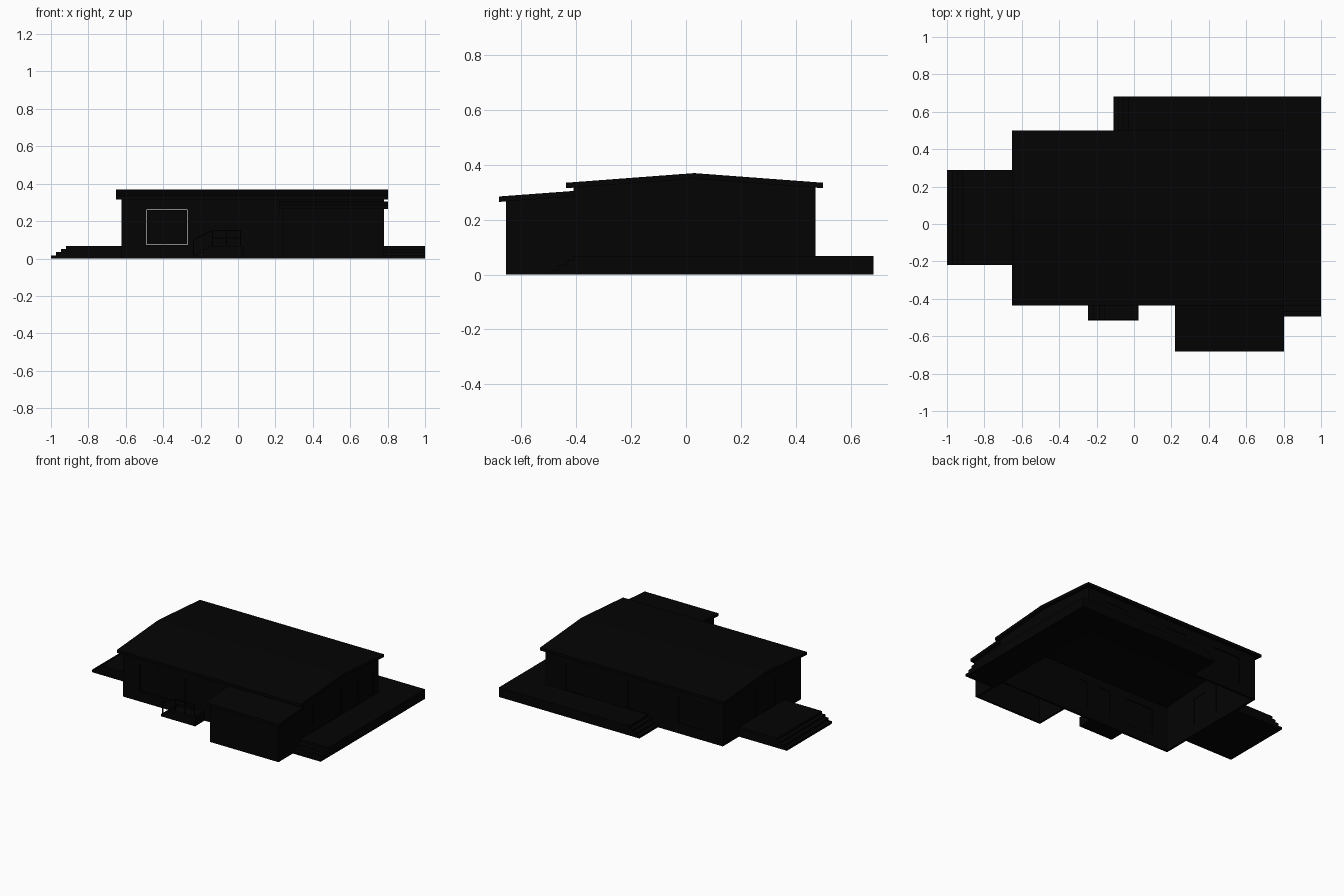
import bpy, bmesh
from mathutils import Vector

cube = bpy.data.objects.get("Cube")
if cube:
    bpy.data.objects.remove(cube, do_unlink=True)

black = bpy.data.materials.new("charcoal black")
black.use_nodes = True
colour = (0.001, 0.001, 0.001, 1)
black.diffuse_color = colour
black.node_tree.nodes["Principled BSDF"].inputs["Base Color"].default_value = colour


def finish(name, bm):
    bmesh.ops.recalc_face_normals(bm, faces=bm.faces)
    mesh = bpy.data.meshes.new(name)
    bm.to_mesh(mesh)
    bm.free()
    mesh.materials.append(black)
    ob = bpy.data.objects.new(name, mesh)
    bpy.context.collection.objects.link(ob)
    return ob


def boxes(name, spans):
    """One object from boxes given as (low corner, high corner, optional rise along x)."""
    bm = bmesh.new()
    for lo, hi, *rise in spans:
        lo, hi = Vector(lo), Vector(hi)
        for v in bmesh.ops.create_cube(bm, size=1)["verts"]:
            if rise and v.co.x > 0:
                v.co.z += rise[0] / (hi.z - lo.z)
            v.co = (lo + hi) / 2 + v.co * (hi - lo)
    return finish(name, bm)


def prism(name, profile, x0, x1):
    """Extrude a y-z profile along x."""
    bm = bmesh.new()
    face = bm.faces.new([bm.verts.new((x0, y, z)) for y, z in profile])
    new = bmesh.ops.extrude_face_region(bm, geom=[face])["geom"]
    moved = [g for g in new if isinstance(g, bmesh.types.BMVert)]
    bmesh.ops.translate(bm, verts=moved, vec=(x1 - x0, 0, 0))
    return finish(name, bm)


def cut(target, cutter):
    cutter.hide_render = True
    mod = target.modifiers.new("cut", "BOOLEAN")
    mod.operation, mod.object, mod.solver = "DIFFERENCE", cutter, "EXACT"
    bpy.context.view_layer.objects.active = target
    bpy.ops.object.modifier_apply(modifier=mod.name)
    bpy.data.objects.remove(cutter, do_unlink=True)


# House bounds
X0, X1, Y0, Y1 = -0.622, 0.78, -0.41, 0.473
RIDGE, DECK, SILL, HEAD, THICK = 0.03, 0.068, 0.073, 0.262, 0.015

# Hollow main walls with gables, open below and up to the roof
walls = prism("house_walls", [(Y0, 0), (Y1, 0), (Y1, 0.318), (RIDGE, 0.351), (Y0, 0.318)], X0, X1)
cut(walls, boxes("room_cutter", [((X0 + THICK, Y0 + THICK, -0.1), (X1 - THICK, Y1 - THICK, 0.5))]))

# Gabled roof slab
prism("main_roof", [(-0.437, 0.315), (RIDGE, 0.35), (0.5, 0.315),
                    (0.5, 0.335), (RIDGE, 0.37), (-0.437, 0.335)], -0.651, 0.803)

# Hollow front wing with its lean-to roof
wing = prism("wing_walls", [(-0.657, 0), (Y0, 0), (Y0, 0.288), (-0.657, 0.27)], 0.24, X1)
cut(wing, boxes("wing_cutter", [((0.24 + THICK, -0.657 + THICK, -0.1), (X1 - THICK, Y0 + 0.05, 0.5))]))
prism("wing_roof", [(-0.681, 0.265), (Y0, 0.285), (Y0, 0.305), (-0.681, 0.285)], 0.22, 0.803)

# Openings: wall side, start, end, sill
openings = [
    ("front", -0.49, -0.27, SILL), ("front", -0.13, -0.04, SILL), ("front", 0.06, 0.14, SILL),
    ("back", -0.49, -0.27, SILL), ("back", -0.05, 0.13, SILL), ("back", 0.46, 0.62, SILL),
    ("right", -0.345, -0.265, 0.13), ("right", -0.1, 0.055, SILL),
    ("right", 0.205, 0.245, SILL), ("right", 0.38, 0.415, SILL),
    ("left", 0.1, 0.22, SILL), ("left", -0.12, 0.0, SILL),
]


def wall_span(side, a, b, z0, z1, inner, outer):
    """Box on a wall, given offsets outward from its plane."""
    plane = {"front": Y0, "back": Y1, "left": X0, "right": X1}[side]
    sign = 1 if side in ("back", "right") else -1
    n0, n1 = sorted((plane + sign * inner, plane + sign * outer))
    if side in ("front", "back"):
        return (a, n0, z0), (b, n1, z1)
    return (n0, a, z0), (n1, b, z1)


# Openings go right through the walls
cut(walls, boxes("opening_cutter",
                 [wall_span(s, a, b, z, HEAD, -0.03, 0.02) for s, a, b, z in openings]))

# Panes and doors fill the openings; the large windows keep a narrow gap all round
panels = []
for s, a, b, z in openings:
    gap = 0.003 if b - a > 0.2 else 0
    panels.append(wall_span(s, a + gap, b - gap, z + gap, HEAD - gap, -0.012, -0.004))
boxes("window_and_door_panels", panels)

# Decks
boxes("side_deck", [((X1, Y0, 0), (1, 0.683, DECK))])
boxes("back_deck", [((-0.03, Y1, 0), (X1, 0.683, DECK))])
boxes("left_deck", [((-0.92, -0.22, 0), (X0, 0.29, DECK))])
boxes("front_porch", [((-0.16, -0.517, 0), (0.023, Y0, DECK))])


def steps(name, edge, depth, a, b, axis="x"):
    """Three steps leading down from a deck edge in the negative direction."""
    spans = []
    for i in range(1, 4):
        z = DECK * (4 - i) / 4
        n0, n1 = edge - depth * i, edge - depth * (i - 1)
        if axis == "x":
            spans.append(((n0, a, 0), (n1, b, z)))
        else:
            spans.append(((a, n0, 0), (b, n1, z)))
    boxes(name, spans)


steps("left_deck_steps", -0.92, 0.0267, -0.22, 0.29)
steps("back_deck_steps", -0.03, 0.0267, Y1, 0.683)
steps("porch_steps", -0.16, 0.0283, -0.517, Y0)
steps("side_deck_steps", Y0, 0.0283, X1, 1, "y")

# Porch railing with a sloped handrail beside the steps
r0, r1 = -0.513, -0.507
rails = [((x, r0, DECK), (x + 0.006, r1, 0.15)) for x in (-0.14, -0.065, 0.01)]
rails += [((-0.14, r0, z), (0.016, r1, z + 0.006)) for z in (0.108, 0.146)]
rails += [((-0.24, r0, 0.017), (-0.234, r1, 0.1)),
          ((-0.24, r0, 0.096), (-0.14, r1, 0.102), 0.05)]
boxes("porch_railing", rails)
